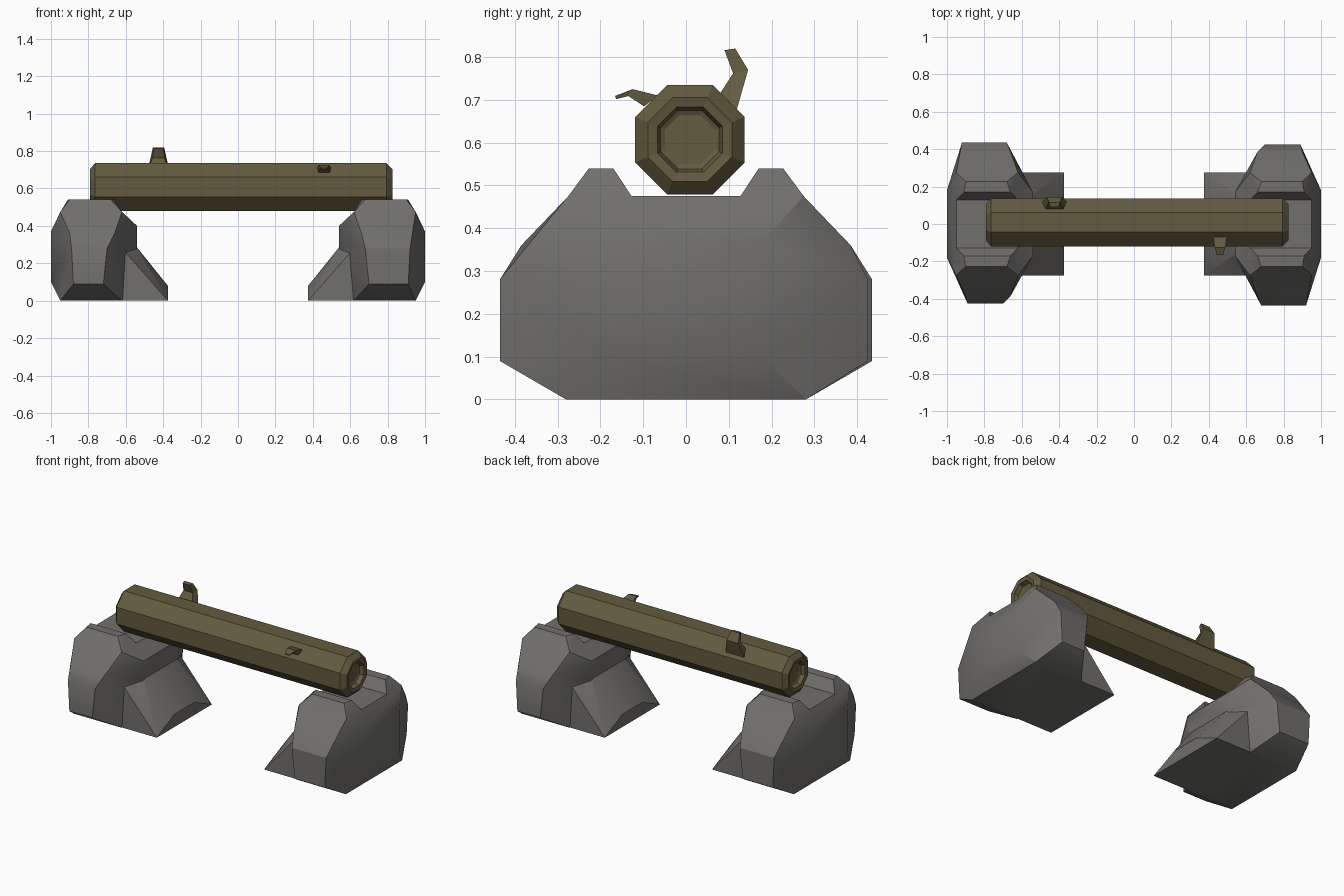
import bpy, bmesh, math

if "Cube" in bpy.data.objects:
    bpy.data.objects.remove(bpy.data.objects["Cube"])


def material(name, color):
    mat = bpy.data.materials.new(name)
    mat.diffuse_color = color
    mat.use_nodes = True
    mat.node_tree.nodes["Principled BSDF"].inputs["Base Color"].default_value = mat.diffuse_color
    return mat


bark = material("bark", (0.125, 0.105, 0.05, 1))
rock = material("rock", (0.165, 0.16, 0.15, 1))


def make_object(name, bm, mat):
    bmesh.ops.recalc_face_normals(bm, faces=bm.faces)
    me = bpy.data.meshes.new(name)
    bm.to_mesh(me)
    bm.free()
    me.materials.append(mat)
    ob = bpy.data.objects.new(name, me)
    bpy.context.collection.objects.link(ob)
    return ob


def hull(name, pts):
    bm = bmesh.new()
    for p in pts:
        bm.verts.new(p)
    res = bmesh.ops.convex_hull(bm, input=bm.verts)
    junk = {v for v in res["geom_interior"] if isinstance(v, bmesh.types.BMVert)}
    bmesh.ops.delete(bm, geom=list(junk), context='VERTS')
    bmesh.ops.dissolve_limit(bm, angle_limit=math.radians(2), verts=bm.verts, edges=bm.edges)
    return make_object(name, bm, rock)


def both(pts):
    return [(x, s * y, z) for x, y, z in pts for s in (1, -1)]


def union(base, part):
    mod = base.modifiers.new("union", 'BOOLEAN')
    mod.operation = 'UNION'
    mod.solver = 'EXACT'
    mod.object = part
    bpy.context.view_layer.objects.active = base
    bpy.ops.object.modifier_apply(modifier=mod.name)
    bpy.data.objects.remove(part)


def skin(name, rings, mat):
    bm = bmesh.new()
    loops = [[bm.verts.new(p) for p in ring] for ring in rings]
    n = len(loops[0])
    for a, b in zip(loops, loops[1:]):
        for i in range(n):
            j = (i + 1) % n
            bm.faces.new((a[i], a[j], b[j], b[i]))
    bm.faces.new(loops[0])
    bm.faces.new(loops[-1])
    return make_object(name, bm, mat)


# Stone support: faceted body
stone = hull("right_stone", both([
    (.62, .28, 0), (.95, .28, 0), (1.0, .18, .10), (1.0, .18, .37),
    (.62, .275, .475), (.95, .275, .475), (.54, .17, .40), (.54, .17, .28),
    (.66, .385, .36), (.90, .385, .36)]) + [
    (.70, -.435, .09), (.91, -.435, .09), (.68, -.435, .28), (.92, -.435, .28),
    (.72, .425, .09), (.88, .425, .09), (.70, .425, .28), (.89, .425, .28)])

# Stone foot sloping towards the middle
foot = hull("foot", both([
    (.375, .275, 0), (.375, .10, .08), (.62, .275, .28), (.54, .16, .285),
    (.62, .275, 0), (.75, .20, 0), (.75, .20, .28)]))
union(stone, foot)

# Two ridges that cradle the log
for s in (1, -1):
    ridge = hull("ridge", [(x, s * y, z) for x, y, z in [
        (.66, .17, .54), (.91, .17, .54), (.68, .227, .54), (.90, .227, .54),
        (.62, .127, .475), (.95, .127, .475), (.62, .275, .475), (.95, .275, .475),
        (.70, .15, .42), (.88, .15, .42), (.70, .25, .42), (.88, .25, .42)]])
    union(stone, ridge)

# Soft shading on the broad stone facets only
bpy.ops.object.select_all(action='DESELECT')
stone.select_set(True)
bpy.context.view_layer.objects.active = stone
bpy.ops.object.shade_smooth_by_angle(angle=math.radians(32))

# Opposite stone is the same one turned half round
left = stone.copy()
left.name = "left_stone"
left.rotation_euler.z = math.pi
bpy.context.collection.objects.link(left)

# Octagonal log with bevelled ends and a recessed core at each end: (x, apothem)
CY, CZ = .009, .607
sections = [(-.755, .058), (-.76, .068), (-.785, .076), (-.79, .098), (-.765, .128),
            (.795, .128), (.825, .098), (.82, .076), (.795, .068), (.79, .058)]
angles = [(i + .5) * math.pi / 4 for i in range(8)]
rings = []
for x, apothem in sections:
    r = apothem / math.cos(math.pi / 8)
    rings.append([(x, CY + r * math.cos(a), CZ + r * math.sin(a)) for a in angles])
skin("log", rings, bark)


# Branch stubs: rows of outer (y, z), inner (y, z) and half width
def branch(name, cx, rows):
    skin(name, [[(cx - w, y0, z0), (cx + w, y0, z0),
                 (cx + w * .8, y1, z1), (cx - w * .8, y1, z1)]
                for (y0, z0), (y1, z1), w in rows], bark)


branch("tall_branch", -.425, [((.117, .672), (.07, .70), .066),
                              ((.145, .77), (.11, .762), .041),
                              ((.115, .82), (.09, .816), .03)])
branch("short_branch", .46, [((-.065, .71), (-.098, .685), .038),
                             ((-.125, .725), (-.135, .709), .028),
                             ((-.166, .709), (-.163, .702), .017)])
